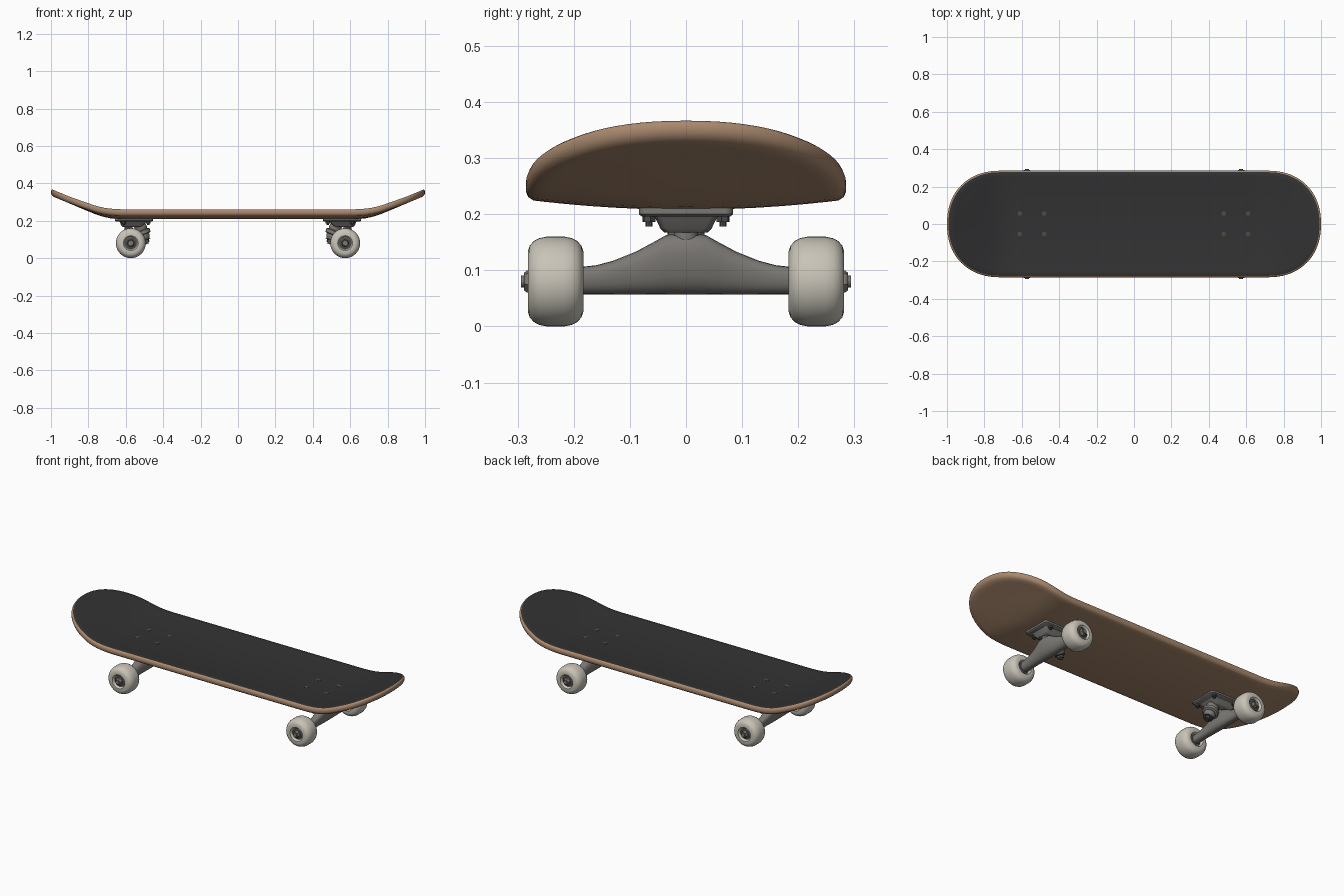
import bpy, bmesh, math
from mathutils import Vector

if "Cube" in bpy.data.objects:
    bpy.data.objects.remove(bpy.data.objects["Cube"])


def material(name, r, g, b):
    m = bpy.data.materials.new(name)
    m.diffuse_color = (r, g, b, 1)
    m.use_nodes = True
    m.node_tree.nodes["Principled BSDF"].inputs["Base Color"].default_value = m.diffuse_color
    return m


GRIP = material("grip black", 0.032, 0.032, 0.032)
WOOD = material("maple wood", 0.40, 0.25, 0.155)
METAL = material("truck metal", 0.20, 0.19, 0.175)
WHEEL = material("wheel cream", 0.58, 0.55, 0.48)
DARK = material("dark steel", 0.07, 0.07, 0.065)


def finish(name, bm, mats, mirror=(), angle=40):
    """Turn a bmesh into a smooth object, mirrored about the world centre."""
    bmesh.ops.remove_doubles(bm, verts=bm.verts, dist=1e-5)
    bmesh.ops.recalc_face_normals(bm, faces=bm.faces)
    me = bpy.data.meshes.new(name)
    bm.to_mesh(me)
    bm.free()
    for m in mats:
        me.materials.append(m)
    ob = bpy.data.objects.new(name, me)
    bpy.context.collection.objects.link(ob)
    if mirror:
        mod = ob.modifiers.new("mirror", 'MIRROR')
        mod.use_axis = ('x' in mirror, 'y' in mirror, False)
        mod.use_clip = False
        mod.use_mirror_merge = False
    bpy.ops.object.select_all(action='DESELECT')
    ob.select_set(True)
    bpy.context.view_layer.objects.active = ob
    bpy.ops.object.shade_smooth_by_angle(angle=math.radians(angle))
    return ob


def loft(bm, rings, cap=True):
    """Skin closed rings of points; returns the face strips."""
    vs = [[bm.verts.new(p) for p in r] for r in rings]
    n = len(vs[0])
    strips = []
    for a, b in zip(vs, vs[1:]):
        strips.append([bm.faces.new((a[i], a[(i + 1) % n], b[(i + 1) % n], b[i])) for i in range(n)])
    if cap:
        bm.faces.new(vs[0])
        bm.faces.new(vs[-1])
    return strips


def lathe(bm, origin, axis, profile, n=24):
    """Revolve (radius, distance along axis) pairs."""
    o, a = Vector(origin), Vector(axis).normalized()
    u = a.orthogonal().normalized()
    w = a.cross(u)
    loft(bm, [[o + a * d + (u * math.cos(t) + w * math.sin(t)) * r
               for t in (2 * math.pi * i / n for i in range(n))] for r, d in profile])


def rounded_rect(cx, z, hx, hy, r, n=5):
    pts = []
    for k, (sx, sy) in enumerate(((1, 1), (-1, 1), (-1, -1), (1, -1))):
        for i in range(n):
            t = math.pi / 2 * (k + i / (n - 1))
            pts.append((cx + sx * (hx - r) + r * math.cos(t), sy * (hy - r) + r * math.sin(t), z))
    return pts


# ---- deck: pill outline, kicked ends, concave middle ----
R, SPINE, TOP, THICK = 0.285, 0.715, 0.244, 0.036


def deck_height(x, y):
    k = max(0.0, abs(x) - 0.62)
    rise = 0.42 * (k * k / 0.32 if k < 0.16 else k - 0.08)
    fade = 1 - min(1.0, max(0.0, (abs(x) - 0.66) / 0.26))
    return TOP + rise + 0.018 * fade * (abs(y) / R) ** 2


def outline():
    """Pairs of spine x and outward offset around the board."""
    pts, ns, na = [], 44, 36
    for side in (1, -1):
        for i in range(ns):
            pts.append((side * SPINE * (1 - 2 * i / ns), 0, side * R))
        for i in range(na):
            t = math.pi * i / na
            c, s = math.sin(t), math.cos(t)
            e = 2 / 2.2
            pts.append((-side * SPINE, -side * R * abs(c) ** e,
                        side * R * math.copysign(abs(s) ** e, s)))
    return pts


def deck_ring(scale, drop):
    out = []
    for sx, dx, dy in outline():
        x, y = sx + dx * scale, dy * scale
        out.append((x, y, deck_height(x, y) - drop))
    return out


inner = [0.0, 0.15, 0.3, 0.45, 0.6, 0.75, 0.88]
edge = [(0.008, 0), (0.003, 0.004), (0, 0.011), (0, 0.023), (0.004, 0.031), (0.013, THICK)]
rings = [deck_ring(s, 0) for s in inner]
rings += [deck_ring(1 - d / R, z) for d, z in edge]
rings += [deck_ring(s, THICK) for s in reversed(inner)]
bm = bmesh.new()
strips = loft(bm, rings, cap=False)
for i, strip in enumerate(strips):
    for f in strip:
        f.material_index = 0 if i < len(inner) else 1
bmesh.ops.dissolve_degenerate(bm, dist=1e-5, edges=bm.edges)
finish("deck", bm, [GRIP, WOOD], angle=50)

# ---- baseplate: flange and tapered body ----
bm = bmesh.new()
loft(bm, [rounded_rect(0.556, z, hx, hy, 0.015) for z, hx, hy in
          ((0.212, 0.102, 0.084), (0.200, 0.102, 0.084), (0.196, 0.098, 0.079))])
loft(bm, [rounded_rect(cx, z, hx, hy, 0.012) for cx, z, hx, hy in
          ((0.560, 0.200, 0.078, 0.062), (0.562, 0.192, 0.070, 0.054),
           (0.566, 0.175, 0.058, 0.046), (0.568, 0.167, 0.048, 0.038))])
finish("baseplate", bm, [METAL], 'x')

# ---- hanger: wide axle housing rising to the centre ----
AX, AZ = 0.573, 0.08
half = [(0, 0.165, 0.033), (0.035, 0.163, 0.032), (0.06, 0.149, 0.029), (0.09, 0.133, 0.026),
        (0.13, 0.117, 0.024), (0.16, 0.109, 0.024), (0.187, 0.106, 0.024)]
sections = [(-y, t, w) for y, t, w in reversed(half[1:])] + half
bm = bmesh.new()
rings = []
for y, top, w in sections:
    ring = []
    for i in range(20):
        t = 2 * math.pi * i / 20
        c, s = math.cos(t), math.sin(t)
        z = 0.057 + (top - 0.057) * (0.5 + 0.5 * math.copysign(abs(s) ** 0.8, s))
        ring.append((AX + 0.15 * (z - AZ) + w * math.copysign(abs(c) ** 0.8, c), y, z))
    rings.append(ring)
loft(bm, rings)
# pivot nose
lathe(bm, (0.582, 0, 0.14), (0.2, 0, 1), [(0.026, 0), (0.022, 0.02), (0.018, 0.045)], 16)
# yoke ring around the kingpin
KTOP, KDIR = (0.532, 0, 0.192), (-0.4, 0, -1)
lathe(bm, KTOP, KDIR, [(0.036, 0.047), (0.042, 0.051), (0.042, 0.069), (0.036, 0.073)])
finish("hanger", bm, [METAL], 'x')

# ---- bushings, kingpin and its nut ----
bm = bmesh.new()
lathe(bm, KTOP, KDIR, [(0.026, 0), (0.031, 0.008), (0.034, 0.04), (0.030, 0.048)])
lathe(bm, KTOP, KDIR, [(0.030, 0.072), (0.031, 0.078), (0.025, 0.097), (0.022, 0.1)])
finish("bushings", bm, [METAL], 'x')
bm = bmesh.new()
lathe(bm, KTOP, KDIR, [(0.027, 0.1), (0.027, 0.104)])
lathe(bm, KTOP, KDIR, [(0.018, 0.104), (0.018, 0.118)], 6)
lathe(bm, KTOP, KDIR, [(0.010, 0), (0.010, 0.125)], 12)
finish("kingpin", bm, [DARK], 'x', 30)

# ---- axle with end nuts ----
bm = bmesh.new()
lathe(bm, (AX, 0, AZ), (0, 1, 0), [(0.011, -0.294), (0.011, 0.294)], 16)
for s in (-1, 1):
    lathe(bm, (AX, 0, AZ), (0, s, 0), [(0.020, 0.268), (0.020, 0.284), (0.016, 0.289)], 6)
finish("axle", bm, [METAL], 'x', 30)

# ---- wheels and bearings ----
half_wheel = [(0.014, 0.036), (0.033, 0.036), (0.036, 0.046), (0.040, 0.0495), (0.054, 0.0495),
              (0.064, 0.046), (0.072, 0.039), (0.077, 0.030), (0.080, 0.016)]
profile = [(r, -d) for r, d in half_wheel] + [(r, d) for r, d in reversed(half_wheel)]
bm = bmesh.new()
lathe(bm, (AX, 0.2325, AZ), (0, 1, 0), profile, 40)
finish("wheels", bm, [WHEEL], 'xy')
bm = bmesh.new()
for s in (-1, 1):
    lathe(bm, (AX, 0.2325, AZ), (0, s, 0), [(0.031, 0.03), (0.031, 0.039), (0.029, 0.040)], 24)
finish("bearings", bm, [DARK], 'xy')

# ---- mounting bolts: heads on the grip, nuts under the flange ----
bm = bmesh.new()
for x in (0.48, 0.61):
    z = deck_height(x, 0.055)
    lathe(bm, (x, 0.055, z - 0.004), (0, 0, 1), [(0.013, 0), (0.013, 0.005), (0.010, 0.006)], 12)
    lathe(bm, (x, 0.066, 0.2), (0, 0, -1), [(0.012, 0), (0.012, 0.014)], 6)
    lathe(bm, (x, 0.066, 0.2), (0, 0, -1), [(0.006, 0), (0.006, 0.022)], 8)
finish("mounting_bolts", bm, [DARK], 'xy', 30)
